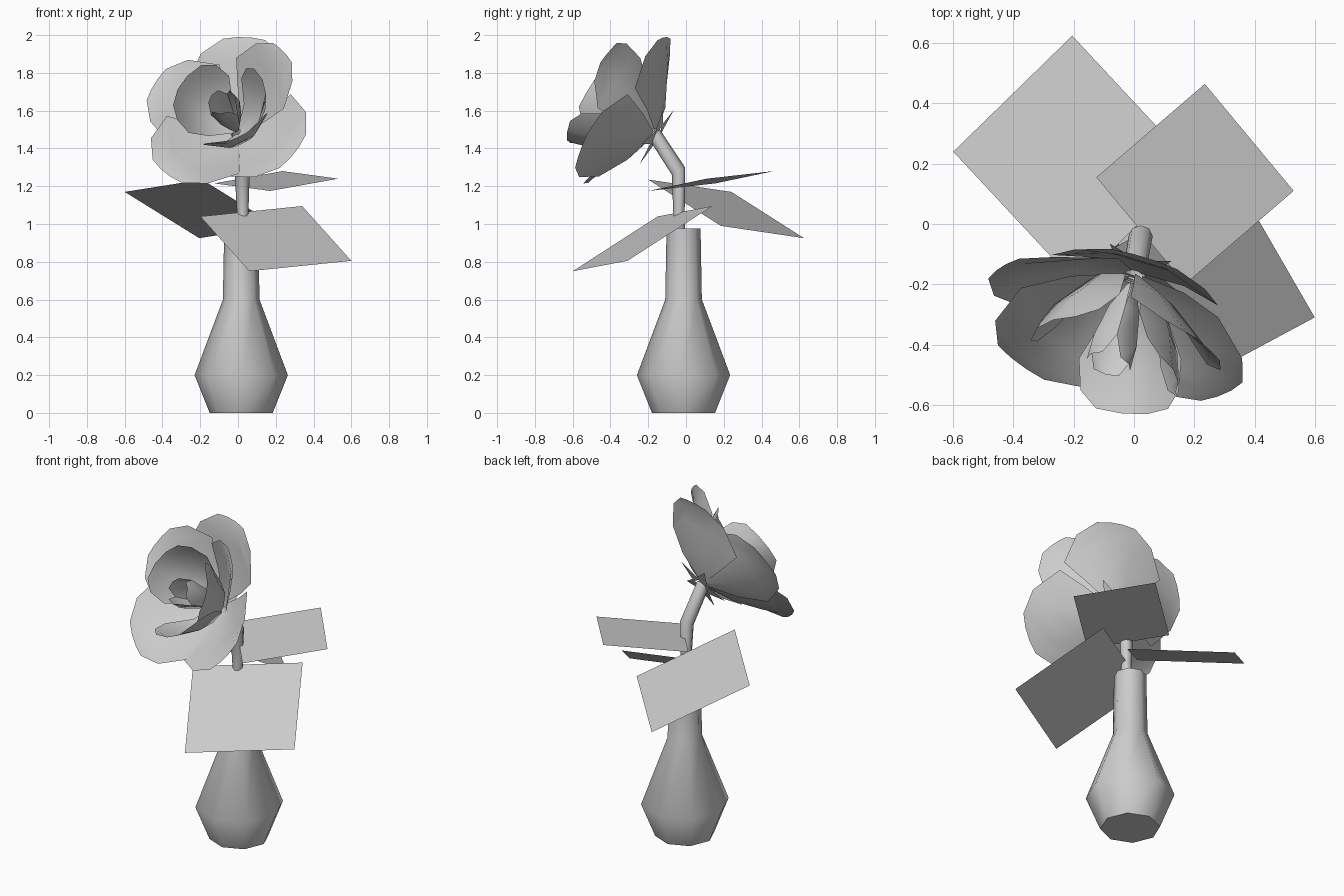
import bpy, bmesh, math
from mathutils import Vector

if "Cube" in bpy.data.objects:
    bpy.data.objects.remove(bpy.data.objects["Cube"])

GREY = (0.6, 0.6, 0.6, 1)
mat = bpy.data.materials.new("light grey")
mat.use_nodes = True
mat.diffuse_color = GREY
mat.node_tree.nodes["Principled BSDF"].inputs["Base Color"].default_value = GREY


def add_mesh(name, verts, faces, smooth=True, angle=60):
    mesh = bpy.data.meshes.new(name)
    mesh.from_pydata(verts, [], faces)
    mesh.materials.append(mat)
    obj = bpy.data.objects.new(name, mesh)
    bpy.context.collection.objects.link(obj)
    if smooth:
        bpy.ops.object.select_all(action='DESELECT')
        obj.select_set(True)
        bpy.context.view_layer.objects.active = obj
        bpy.ops.object.shade_smooth_by_angle(angle=math.radians(angle))


def grid_faces(rows, cols, closed=False):
    span = cols if closed else cols - 1
    return [(r * cols + c, r * cols + (c + 1) % cols,
             (r + 1) * cols + (c + 1) % cols, (r + 1) * cols + c)
            for r in range(rows - 1) for c in range(span)]


def ring(centre, x_dir, y_dir, radius, sides):
    angles = [2 * math.pi * i / sides for i in range(sides)]
    return [centre + radius * (x_dir * math.cos(a) + y_dir * math.sin(a)) for a in angles]


X, Y, Z = Vector((1, 0, 0)), Vector((0, 1, 0)), Vector((0, 0, 1))
SIDES = 8

# Vase: eight-sided open bottle with a flat bottom
profile = [(0.167, 0), (0.247, 0.2), (0.097, 0.6), (0.09, 0.975)]
verts = []
for radius, z in profile:
    verts += ring(Vector((0.017, -0.013, z)), X, Y, radius, SIDES)
faces = grid_faces(len(profile), SIDES, closed=True)
faces.append(tuple(reversed(range(SIDES))))
add_mesh("vase", verts, faces, angle=50)

# Stem: bent tube rising out of the vase
FLOWER_BASE = Vector((0, -0.17, 1.48))
path = [Vector((0.015, -0.015, 0.05)), Vector((0.025, -0.037, 1.05)),
        Vector((0.022, -0.04, 1.28)), FLOWER_BASE]
cross = [Y, Y, Vector((0, 0.85, 0.45)), Vector((0, 0.8, 0.6))]
verts = []
for point, side, radius in zip(path, cross, (0.03, 0.03, 0.04, 0.038)):
    verts += ring(point, X, side.normalized(), radius, SIDES)
add_mesh("stem", verts, grid_faces(len(path), SIDES, closed=True))

# Leaves: flat square cards, given by three corners
leaves = {
    "front_leaf": ((-0.2, -0.15, 1.04), (0.06, -0.6, 0.75), (0.6, -0.31, 0.805)),
    "back_leaf": ((-0.6, 0.24, 1.17), (-0.19, -0.2, 1.235), (0.205, 0.185, 0.99)),
    "left_leaf": ((-0.125, 0.155, 1.215), (0.17, -0.2, 1.175), (0.53, 0.11, 1.24)),
}
for name, corners in leaves.items():
    a, b, c = map(Vector, corners)
    add_mesh(name, [a, b, c, a + c - b], [(0, 1, 2, 3)], smooth=False)

# Flower frame: axis leans forward and up
AXIS = Vector((-0.24, -0.84, 0.48)).normalized()
UP = (Z - AXIS * AXIS.z).normalized()
SIDE = UP.cross(AXIS)


def flower_point(angle, radius, height):
    a = math.radians(angle)
    return FLOWER_BASE + AXIS * height + radius * (SIDE * math.cos(a) + UP * math.sin(a))


def petal(name, angle, rows, scale=1.0, lift=0.0, width=1.0, cols=4):
    """Each row holds radius, height and half width in degrees."""
    verts = [flower_point(angle + half * width * (2 * c / (cols - 1) - 1), radius * scale,
                          height + lift * radius)
             for radius, height, half in rows for c in range(cols)]
    add_mesh(name, verts, grid_faces(len(rows), cols))


OUTER = [(0.03, 0.0, 50), (0.2, 0.06, 54), (0.35, 0.15, 54), (0.43, 0.2, 31), (0.47, 0.21, 14)]
INNER = [(0.02, 0.02, 50), (0.15, 0.1, 52), (0.24, 0.24, 56), (0.27, 0.33, 45), (0.28, 0.37, 30)]
CORE = [(0.015, 0.04, 50), (0.06, 0.15, 60), (0.085, 0.28, 60), (0.075, 0.35, 35)]

# Outer petals: wide overlapping bowl
for i, (angle, scale, lift, width) in enumerate([
        (88, 1.02, -0.05, 1), (157, 1, 0, 0.9), (232, 1, 0.06, 1),
        (-30, 0.98, 0, 1.05), (45, 0.9, 0.3, 0.8)]):
    petal(f"outer_petal_{i + 1}", angle, OUTER, scale, lift, width)

# Inner petals: steeper cup
for i, (angle, scale, lift) in enumerate([(153, 0.97, -0.12), (-60, 0.95, 0.03), (20, 0.87, 0)]):
    petal(f"inner_petal_{i + 1}", angle, INNER, scale, lift)

# Core petals: tight bud
for i, angle in enumerate((150, 270, 30)):
    petal(f"core_petal_{i + 1}", angle, CORE, cols=3)

# Sepals: pointed triangles under the bloom
for i in range(5):
    angle = 54 + 72 * i
    add_mesh(f"sepal_{i + 1}", [flower_point(angle - 50, 0.06, -0.02),
                                flower_point(angle + 50, 0.06, -0.02),
                                flower_point(angle, 0.18, -0.01)], [(0, 1, 2)], smooth=False)
